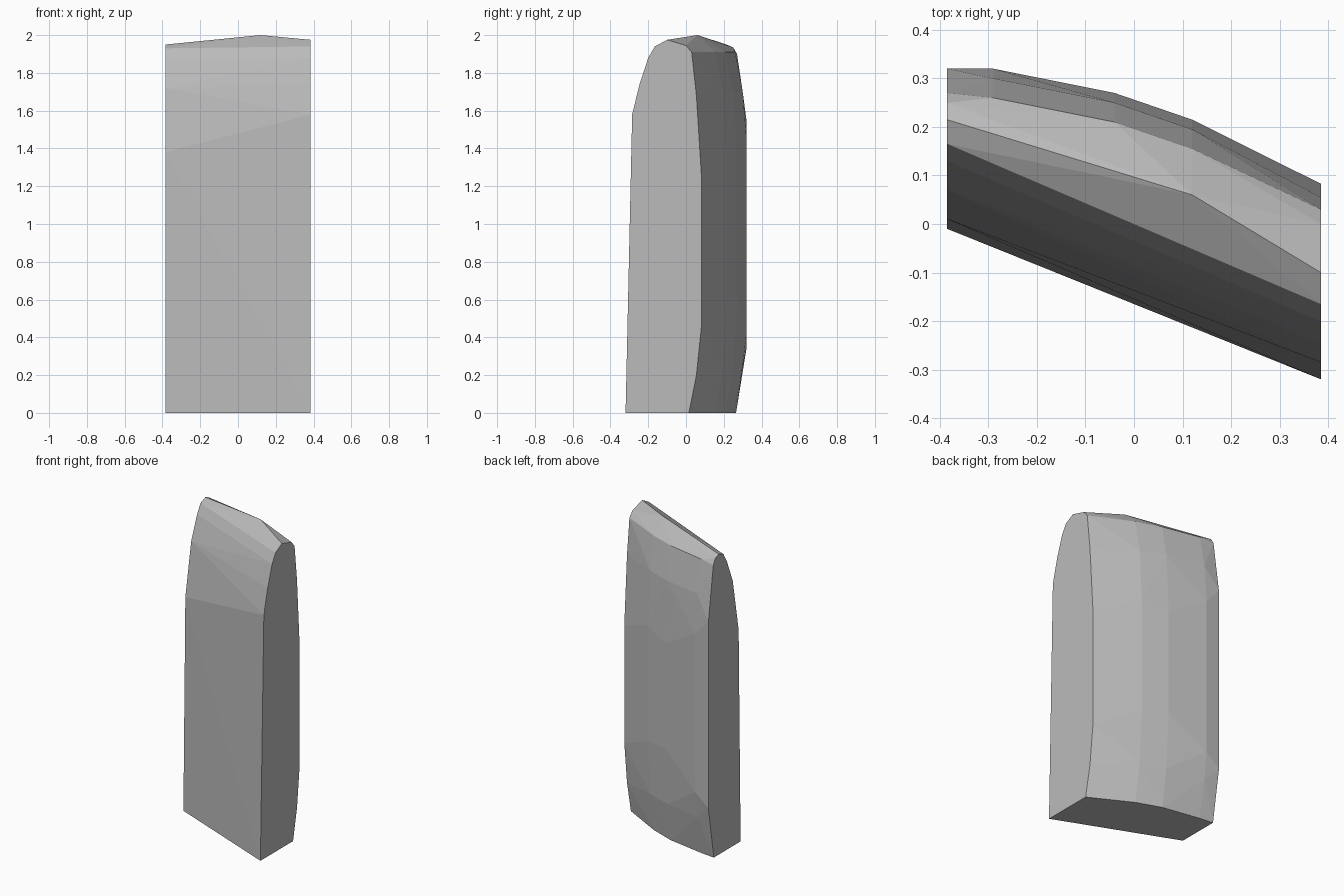
import bpy
import bmesh

if "Cube" in bpy.data.objects:
    bpy.data.objects.remove(bpy.data.objects["Cube"], do_unlink=True)

# Stone colour
stone = bpy.data.materials.new("stone_grey")
stone.use_nodes = True
colour = (0.5, 0.5, 0.5, 1.0)
stone.diffuse_color = colour
stone.node_tree.nodes["Principled BSDF"].inputs["Base Color"].default_value = colour

HALF = 0.385

# Flat end profiles as (y, z): up the front, over the crown, down the back
left_end = [(0.13, 1.87), (0.07, 1.72), (0.01, 1.38), (-0.01, 0),
            (0.165, 1.93), (0.215, 1.95), (0.25, 1.935), (0.27, 1.9),
            (0.32, 1.55), (0.32, 0.34), (0.265, 0)]
right_end = [(-0.32, 0), (-0.285, 1.58), (-0.246, 1.74), (-0.2, 1.88),
             (-0.165, 1.94), (-0.1, 1.975), (0.0, 1.945), (0.03, 1.91),
             (0.055, 1.68), (0.083, 1.23), (0.083, 0.47), (0.055, 0.2), (0.015, 0)]

# Bulging back: x, widest y, foot y, shoulder z, heel z
back_ribs = [(-0.29, 0.32, 0.255, 1.45, 0.42),
             (-0.04, 0.27, 0.212, 1.30, 0.62),
             (0.12, 0.215, 0.155, 1.35, 0.60)]

points = [(-HALF, y, z) for y, z in left_end]
points += [(HALF, y, z) for y, z in right_end]
for x, wide, foot, shoulder, heel in back_ribs:
    points += [(x, foot, 0), (x, wide - 0.02, 0.25), (x, wide, heel),
               (x, wide, shoulder), (x, wide - 0.02, 1.7), (x, wide - 0.06, 1.91)]
# Peak of the crown
points.append((0.12, 0.06, 2.0))

# Standing slab as one faceted convex block
bm = bmesh.new()
for p in points:
    bm.verts.new(p)
hull = bmesh.ops.convex_hull(bm, input=bm.verts)
loose = {g for g in hull["geom_interior"] + hull["geom_unused"]
         if isinstance(g, bmesh.types.BMVert)}
bmesh.ops.delete(bm, geom=list(loose), context="VERTS")
bmesh.ops.dissolve_limit(bm, angle_limit=0.01, verts=bm.verts, edges=bm.edges)
bmesh.ops.recalc_face_normals(bm, faces=bm.faces)

mesh = bpy.data.meshes.new("standing_slab")
bm.to_mesh(mesh)
bm.free()
mesh.materials.append(stone)
slab = bpy.data.objects.new("standing_slab", mesh)
bpy.context.collection.objects.link(slab)
